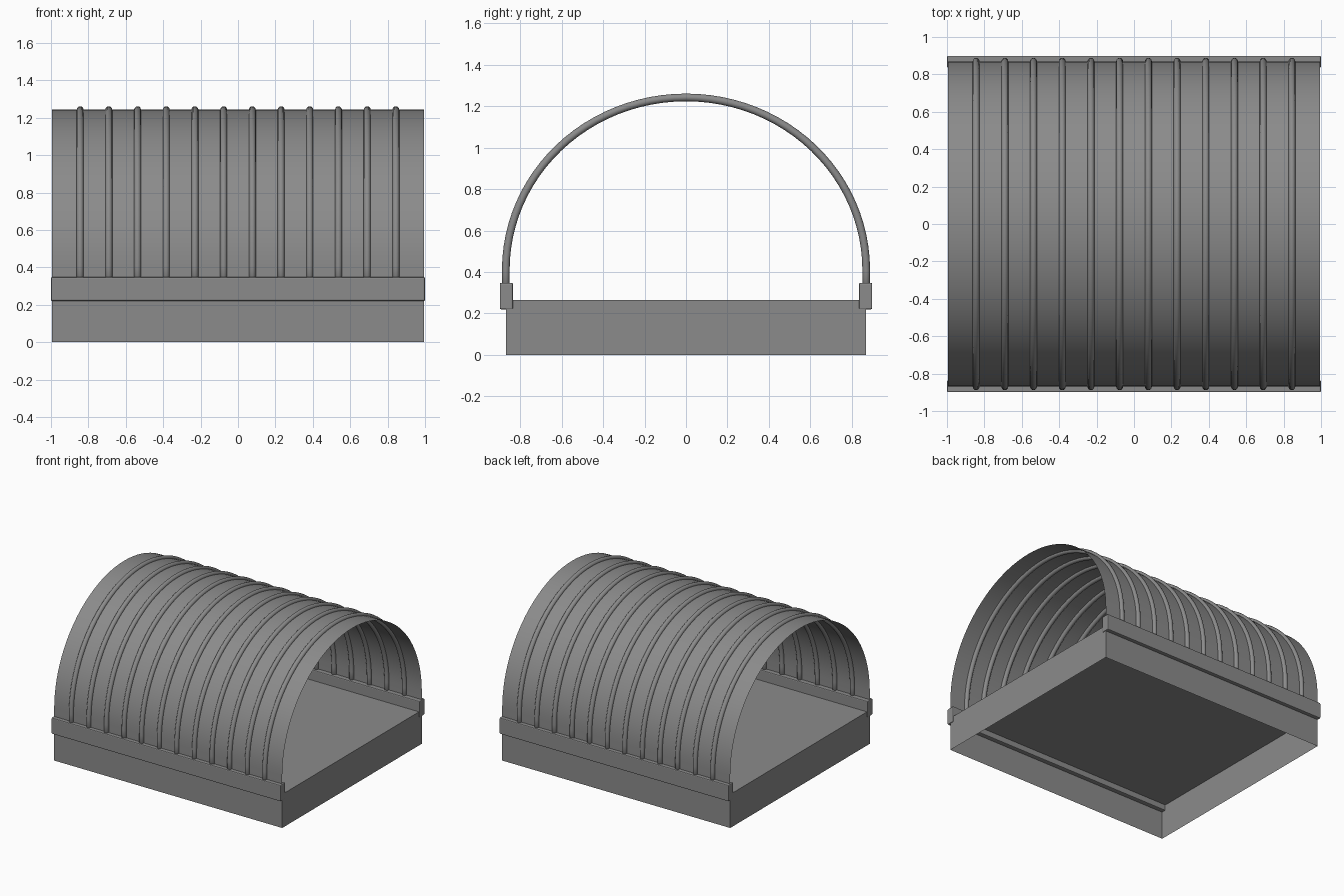
import bpy
import bmesh
from math import sin, cos, pi

cube = bpy.data.objects.get("Cube")
if cube:
    bpy.data.objects.remove(cube, do_unlink=True)

# One plain metal colour
metal = bpy.data.materials.new("dull grey metal")
metal.use_nodes = True
GREY = (0.26, 0.26, 0.26, 1)
metal.diffuse_color = GREY
metal.node_tree.nodes["Principled BSDF"].inputs["Base Color"].default_value = GREY

HALF_LEN, HALF_WIDTH = 0.995, 0.87
SPRING, RISE, FOOT = 0.41, 0.833, 0.27
FLOOR = 0.265
RIBS, PITCH, RIB_R = 12, 0.1535, 0.0185


def add_object(name, bm, smooth=False):
    bmesh.ops.recalc_face_normals(bm, faces=bm.faces)
    mesh = bpy.data.meshes.new(name)
    bm.to_mesh(mesh)
    bm.free()
    obj = bpy.data.objects.new(name, mesh)
    bpy.context.collection.objects.link(obj)
    mesh.materials.append(metal)
    if smooth:
        mesh.shade_smooth()
    return obj


def box(size, centre):
    bm = bmesh.new()
    bmesh.ops.create_cube(bm, size=1)
    bmesh.ops.scale(bm, vec=size, verts=bm.verts)
    bmesh.ops.translate(bm, vec=centre, verts=bm.verts)
    return bm


def arch(steps=48):
    """Points (y, z) with outward normals, from the front foot to the back foot."""
    pts = [(-HALF_WIDTH, FOOT, -1, 0)]
    for i in range(steps + 1):
        a = pi * i / steps
        pts.append((-HALF_WIDTH * cos(a), SPRING + RISE * sin(a), -cos(a), sin(a)))
    pts.append((HALF_WIDTH, FOOT, 1, 0))
    return pts


# Base: a thin tray turned upside down, open underneath
bm = box((2 * HALF_LEN, 2 * HALF_WIDTH, FLOOR), (0, 0, FLOOR / 2))
bm.normal_update()
under = [f for f in bm.faces if f.normal.z < -0.5]
bmesh.ops.delete(bm, geom=under, context="FACES")
add_object("base", bm)

# Arched roof sheet
bm = bmesh.new()
rows = [[bm.verts.new((x, y, z)) for x in (-HALF_LEN, HALF_LEN)] for y, z, _, _ in arch()]
for a, b in zip(rows, rows[1:]):
    bm.faces.new((a[0], a[1], b[1], b[0]))
add_object("roof_sheet", bm, smooth=True)

# Round ribs following the arch
SIDES = 12
for n in range(RIBS):
    cx = (n - (RIBS - 1) / 2) * PITCH
    bm = bmesh.new()
    rings = []
    for y, z, ny, nz in arch():
        ring = []
        for k in range(SIDES):
            t = 2 * pi * k / SIDES
            out = RIB_R * sin(t)
            ring.append(bm.verts.new((cx + RIB_R * cos(t), y + ny * out, z + nz * out)))
        rings.append(ring)
    for a, b in zip(rings, rings[1:]):
        for k in range(SIDES):
            j = (k + 1) % SIDES
            bm.faces.new((a[k], a[j], b[j], b[k]))
    bm.faces.new(rings[0])
    bm.faces.new(rings[-1])
    add_object(f"rib_{n + 1}", bm, smooth=True)

# Rails gripping the feet of the roof
for name, side in (("front_rail", -1), ("back_rail", 1)):
    bm = box((2, 0.064, 0.128), (0, side * 0.867, 0.284))
    bmesh.ops.bevel(bm, geom=bm.edges[:], offset=0.007, segments=2, profile=0.5, affect="EDGES")
    add_object(name, bm)
